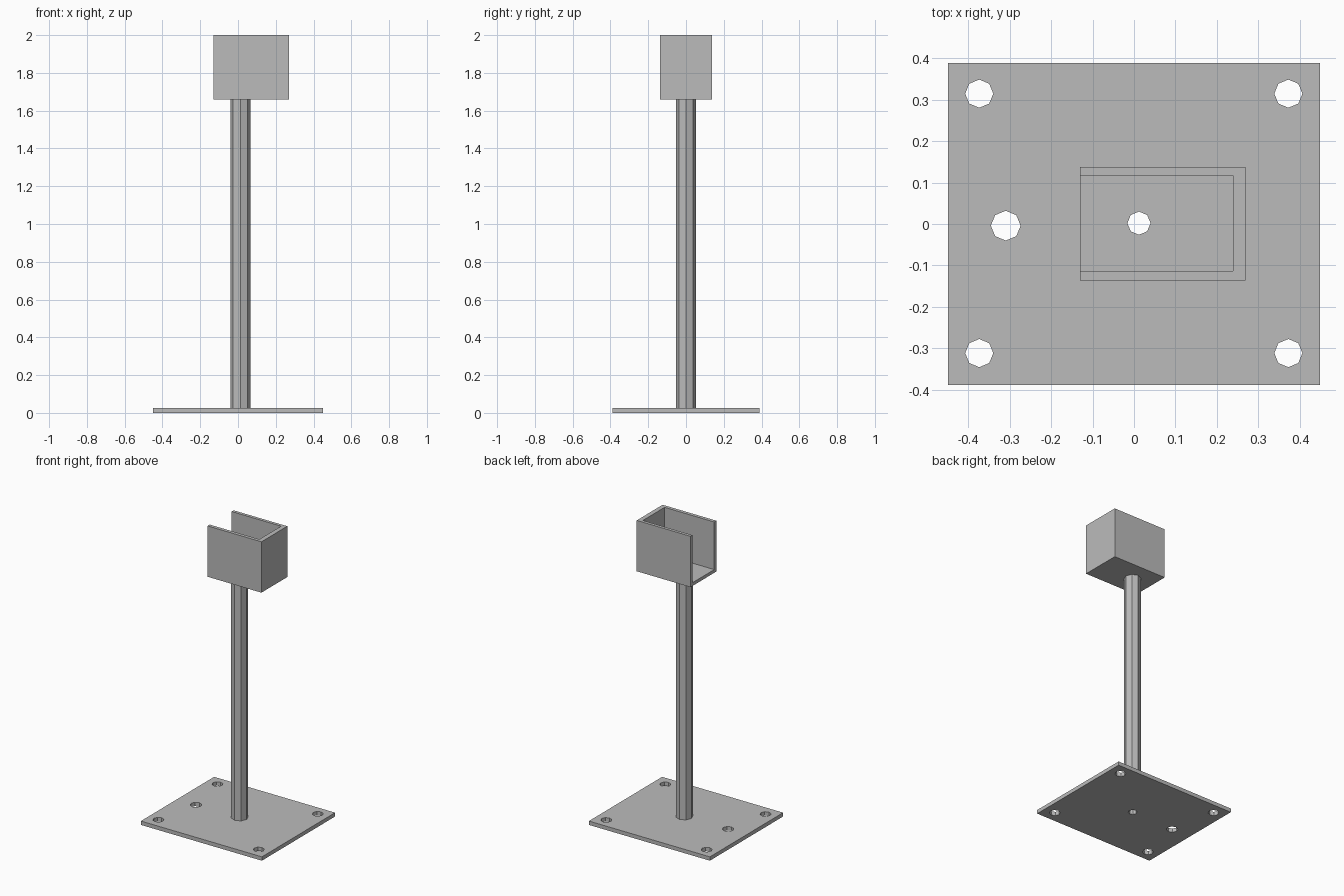
import bpy

# Remove the default cube
cube = bpy.data.objects.get("Cube")
if cube:
    bpy.data.objects.remove(cube, do_unlink=True)

# Bare steel
steel = bpy.data.materials.new("grey_steel")
steel.use_nodes = True
colour = (0.5, 0.5, 0.5, 1)
steel.diffuse_color = colour
steel.node_tree.nodes["Principled BSDF"].inputs["Base Color"].default_value = colour


def box(name, low, high):
    centre = [(a + b) / 2 for a, b in zip(low, high)]
    bpy.ops.mesh.primitive_cube_add(size=1, location=centre)
    obj = bpy.context.object
    obj.name = name
    obj.scale = [b - a for a, b in zip(low, high)]
    bpy.ops.object.transform_apply(location=False, rotation=False, scale=True)
    obj.data.materials.append(steel)
    return obj


def octagon(name, x, y, radius, z0, z1):
    bpy.ops.mesh.primitive_cylinder_add(vertices=8, radius=radius, depth=z1 - z0,
                                        location=(x, y, (z0 + z1) / 2))
    obj = bpy.context.object
    obj.name = name
    obj.data.materials.append(steel)
    return obj


def cut(target, cutter):
    cutter.hide_render = True
    cutter.hide_viewport = True
    mod = target.modifiers.new(cutter.name, "BOOLEAN")
    mod.operation = "DIFFERENCE"
    mod.solver = "EXACT"
    mod.object = cutter


BASE_TOP, BRACKET_BOTTOM, TOP = 0.026, 1.658, 2.0
POST_X, POST_Y = 0.012, 0.002

# Main parts
base = box("base_plate", (-0.45, -0.389, 0), (0.45, 0.389, BASE_TOP))
post = octagon("post", POST_X, 0, 0.053, BASE_TOP, BRACKET_BOTTOM)
bracket = box("bracket", (-0.13, -0.137, BRACKET_BOTTOM), (0.27, 0.138, TOP))

# Bracket cavity, open at the top and at one end
cut(bracket, box("bracket_cavity", (-0.3, -0.114, BRACKET_BOTTOM + 0.022),
                 (0.239, 0.117, TOP + 0.1)))

# Bore through bracket floor, post and base
bore = octagon("bore", POST_X, POST_Y, 0.028, -0.1, TOP + 0.2)
for part in (base, post, bracket):
    cut(part, bore)

# Corner bolt holes and the larger cable hole
for x in (-0.374, 0.373):
    for y in (-0.312, 0.315):
        cut(base, octagon("bolt_hole", x, y, 0.034, -0.1, 0.1))
cut(base, octagon("cable_hole", -0.31, -0.004, 0.036, -0.1, 0.1))
